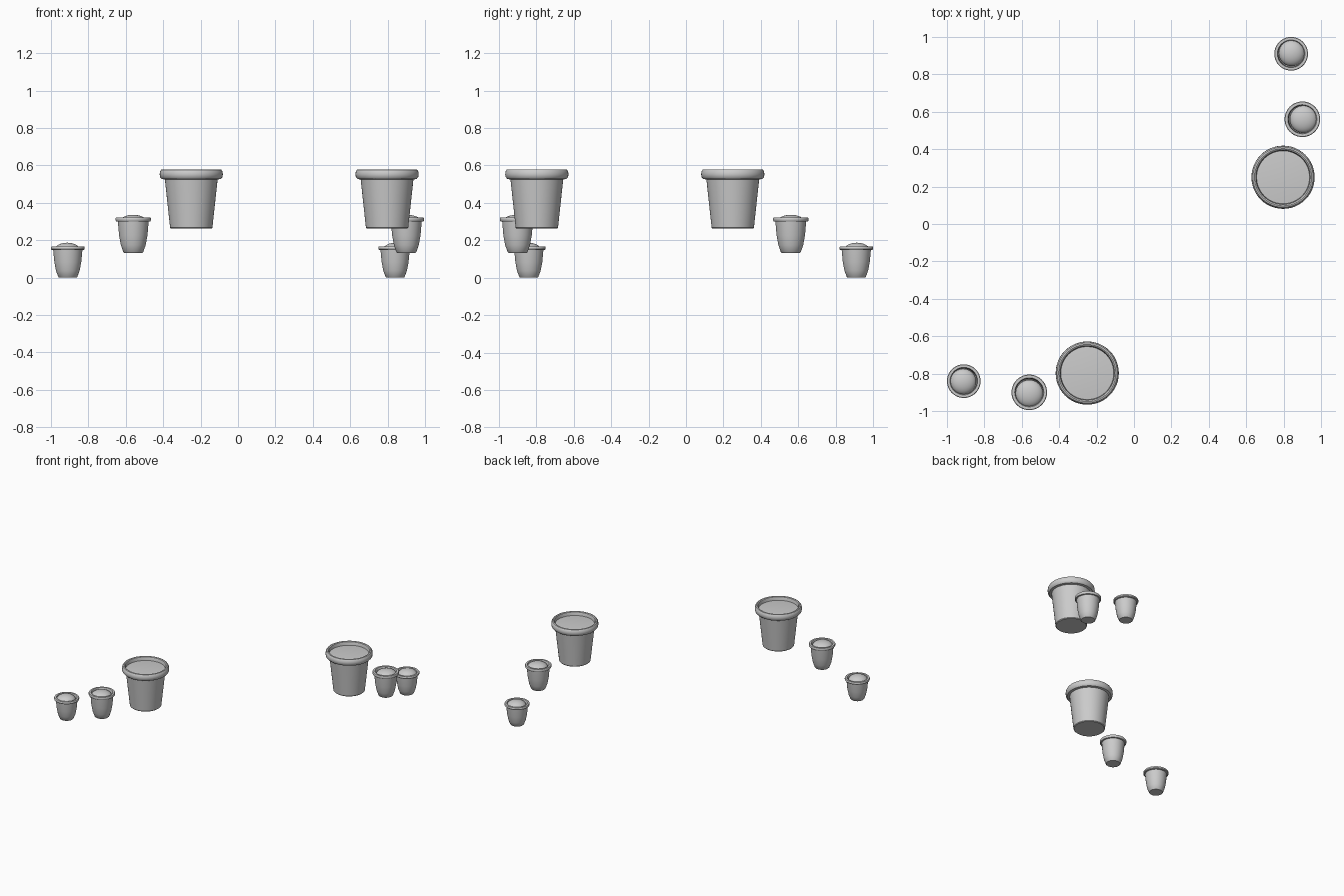
import bpy, bmesh, math
from mathutils import Vector

if "Cube" in bpy.data.objects:
    bpy.data.objects.remove(bpy.data.objects["Cube"])


def lathe(name, profile, loc, segs=40):
    """Revolve an (r, z) profile around z; r = 0 ends close on the axis."""
    bm = bmesh.new()
    vs = [bm.verts.new((r, 0, z)) for r, z in profile]
    edges = [bm.edges.new(p) for p in zip(vs, vs[1:])]
    bmesh.ops.spin(bm, geom=vs + edges, axis=(0, 0, 1), cent=(0, 0, 0),
                   angle=math.tau, steps=segs)
    bmesh.ops.remove_doubles(bm, verts=bm.verts, dist=1e-5)
    bmesh.ops.recalc_face_normals(bm, faces=bm.faces)
    # face the bottom / soil outward
    bm.normal_update()
    ref = min(bm.faces, key=lambda f: f.calc_center_median().z)
    if name.endswith("soil"):
        ref = max(bm.faces, key=lambda f: f.calc_center_median().z)
    want = 1 if name.endswith("soil") else -1
    if ref.normal.z * want < 0:
        bmesh.ops.reverse_faces(bm, faces=bm.faces)
    me = bpy.data.meshes.new(name)
    bm.to_mesh(me)
    bm.free()
    ob = bpy.data.objects.new(name, me)
    bpy.context.collection.objects.link(ob)
    ob.location = loc
    bpy.ops.object.select_all(action='DESELECT')
    ob.select_set(True)
    bpy.context.view_layer.objects.active = ob
    bpy.ops.object.shade_smooth_by_angle(angle=math.radians(35))
    return ob


def small_pot(name, loc, r, h, shift, peak):
    """Round-bellied pot with a thin lip and domed soil; r = lip radius, h = lip height."""
    shape = [(0, 0), (.52, 0), (.56, .02), (.70, .22), (.80, .50), (.865, .88),
             (.96, .89), (1, .92), (1, .975), (.97, 1), (.82, 1), (.79, .97), (.77, .80)]
    lathe(name + "_pot", [(a * r, b * h) for a, b in shape], loc)
    # soil dome
    sr, base = .77 * r, h * .88
    dome = [(sr * math.cos(t), base + (peak - base) * math.sin(t))
            for t in [math.pi / 2 * i / 8 for i in range(8)]] + [(0, peak)]
    lathe(name + "_soil", dome, Vector(loc) + Vector(shift))


def large_pot(name, loc):
    """Tapered pot with a thick rolled rim and flat sunken soil."""
    rim = [(.143, .263), (.158, .266), (.167, .276), (.169, .291), (.167, .306),
           (.161, .315), (.153, .317), (.146, .313), (.143, .304), (.140, .27)]
    lathe(name + "_pot", [(0, 0), (.108, 0), (.113, .005), (.141, .263)] + rim, loc, 48)
    lathe(name + "_soil", [(.142, .288), (.09, .292), (0, .294)], loc, 48)


# Two mirrored groups, reflected across the diagonal y = -x
for side, flip in (("left", False), ("right", True)):
    def m(x, y, z):
        return (-y, -x, z) if flip else (x, y, z)
    small_pot(side + "_low", m(-.91, -.84, 0), .09, .167, m(-.003, -.003, 0), .187)
    small_pot(side + "_middle", m(-.56, -.90, .133), .095, .189, m(0, -.006, 0), .203)
    large_pot(side + "_large", m(-.25, -.797, .262))
